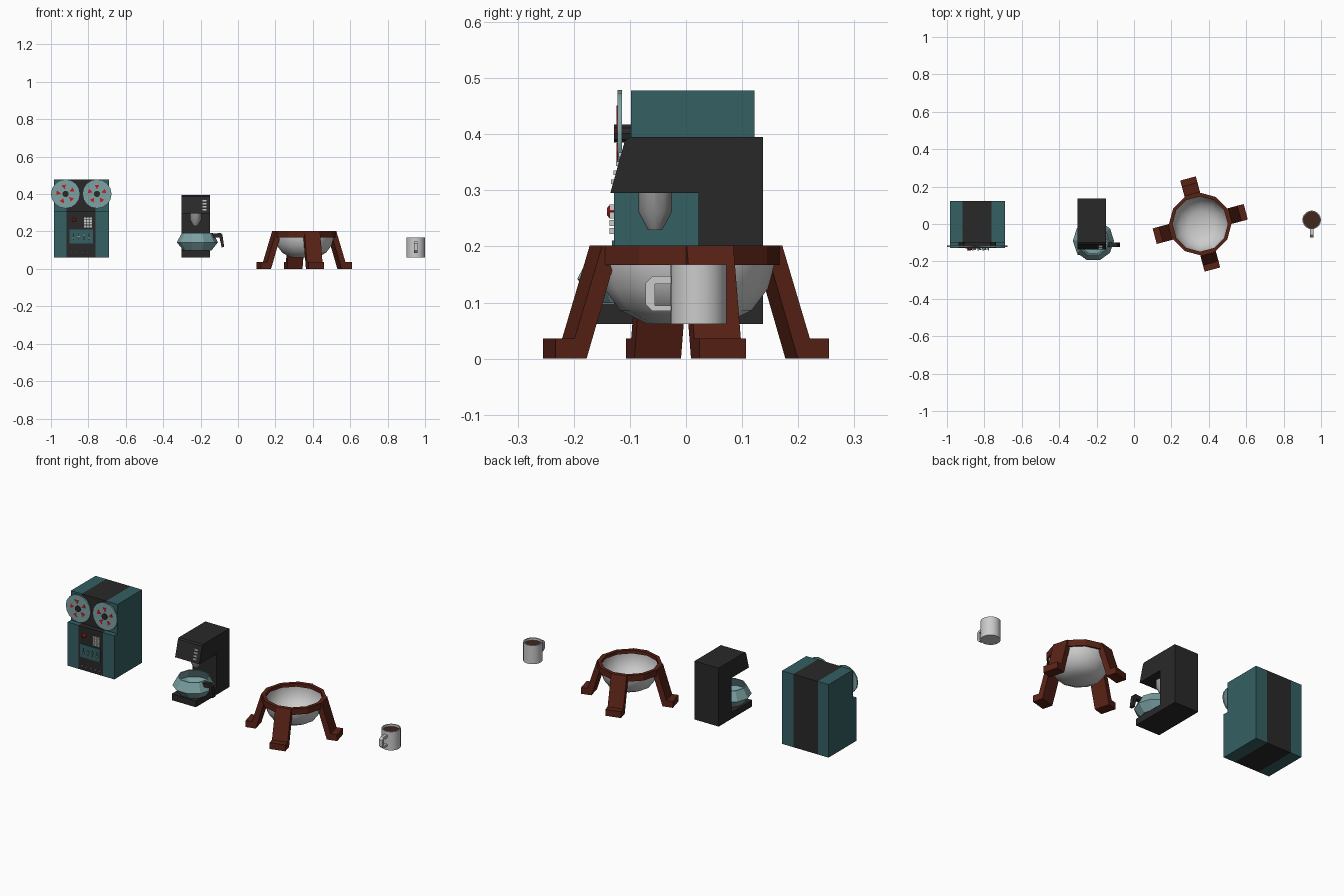
import bpy, bmesh, math
from math import sin, cos, pi
from mathutils import Matrix, Vector

if "Cube" in bpy.data.objects:
    bpy.data.objects.remove(bpy.data.objects["Cube"])


def material(name, rgb):
    m = bpy.data.materials.new(name)
    m.diffuse_color = (*rgb, 1)
    m.use_nodes = True
    m.node_tree.nodes["Principled BSDF"].inputs["Base Color"].default_value = m.diffuse_color
    return m


TEAL = material("teal", (0.035, 0.115, 0.125))
PALE = material("pale_teal", (0.20, 0.36, 0.37))
DARK = material("charcoal", (0.022, 0.022, 0.022))
RUST = material("rust_wood", (0.10, 0.016, 0.008))
RED = material("red", (0.6, 0.01, 0.01))
BROWN = material("coffee", (0.05, 0.02, 0.012))
SILVER = material("silver", (0.3, 0.3, 0.3))


def finish(name, bm, mat=None, smooth=None, matrix=None):
    bmesh.ops.recalc_face_normals(bm, faces=bm.faces)
    me = bpy.data.meshes.new(name)
    if matrix:
        bm.transform(matrix)
    bm.to_mesh(me)
    bm.free()
    ob = bpy.data.objects.new(name, me)
    bpy.context.collection.objects.link(ob)
    if mat:
        me.materials.append(mat)
    if smooth:
        bpy.ops.object.select_all(action='DESELECT')
        ob.select_set(True)
        bpy.context.view_layer.objects.active = ob
        bpy.ops.object.shade_smooth_by_angle(angle=math.radians(smooth))
    return ob


def prism(name, profile, lo, hi, axis='x', mat=None, matrix=None):
    """Extrude a 2D outline along an axis (x: yz outline, y: xz outline)."""
    put = {'x': lambda a, b, t: (t, a, b), 'y': lambda a, b, t: (a, t, b)}[axis]
    bm = bmesh.new()
    f = bm.faces.new([bm.verts.new(put(a, b, lo)) for a, b in profile])
    r = bmesh.ops.extrude_face_region(bm, geom=[f])
    d = Vector(put(0, 0, hi - lo))
    bmesh.ops.translate(bm, vec=d, verts=[v for v in r['geom'] if isinstance(v, bmesh.types.BMVert)])
    return finish(name, bm, mat, None, matrix)


def box(name, x, y, z, mat=None, matrix=None):
    return prism(name, [(y[0], z[0]), (y[1], z[0]), (y[1], z[1]), (y[0], z[1])], *x, 'x', mat, matrix)


def lathe(name, profile, n, loc, mat=None, smooth=None, rot=None, loop=False):
    """Revolve (radius, height) points; radius 0 ends become poles, loop closes the section."""
    bm = bmesh.new()
    rows = []
    for r, z in profile:
        if r == 0:
            rows.append([bm.verts.new((0, 0, z))] * n)
        else:
            rows.append([bm.verts.new((r * cos(2 * pi * i / n), r * sin(2 * pi * i / n), z)) for i in range(n)])
    pairs = list(zip(rows, rows[1:])) + ([(rows[-1], rows[0])] if loop else [])
    for a, b in pairs:
        for i in range(n):
            j = (i + 1) % n
            bm.faces.new(list(dict.fromkeys((a[i], a[j], b[j], b[i]))))
    return finish(name, bm, mat, smooth, Matrix.Translation(loc) @ (rot or Matrix()))


FACE_FRONT = Matrix.Rotation(pi / 2, 4, 'X')   # local z points to -y

# --- Tape computer: stepped cabinet in three vertical bands
cabinet = [(-0.128, 0.062), (0.122, 0.062), (0.122, 0.478), (-0.098, 0.478), (-0.098, 0.31), (-0.128, 0.31)]
prism("cabinet_left", cabinet, -0.984, -0.916, 'x', TEAL)
prism("cabinet_centre", cabinet, -0.916, -0.762, 'x', DARK)
prism("cabinet_right", cabinet, -0.762, -0.69, 'x', TEAL)

# Tape reels with hubs and red windows
for side, cx in (("left", -0.922), ("right", -0.754)):
    c = Vector((cx, 0, 0.401))
    lathe(f"reel_{side}", [(0, 0.114), (0.078, 0.114), (0.078, 0.122), (0, 0.122)], 16, c, PALE, 30, FACE_FRONT)
    lathe(f"reel_hub_{side}", [(0, 0.095), (0.017, 0.095), (0.017, 0.128), (0, 0.128)], 10, c, DARK, None, FACE_FRONT)
    for k in range(5):
        a = pi / 2 + k * 2 * pi / 5 + (0.2 if side == "left" else 0)
        pts = [(cx + r * cos(a + d), 0.401 + r * sin(a + d)) for r, d in ((0.025, 0), (0.05, -0.25), (0.05, 0.25))]
        prism(f"reel_window_{side}_{k}", pts, -0.1235, -0.121, 'y', RED)

# Control panel: screen, sliders, lamp, keypad, toggles
box("screen", (-0.902, -0.776), (-0.132, -0.126), (0.137, 0.211), TEAL)
for i in range(4):
    x = -0.882 + i * 0.028
    box(f"slider_{i}", (x, x + 0.005), (-0.134, -0.131), (0.155, 0.188), DARK)
    z = 0.163 + 0.008 * (i % 3)
    box(f"slider_knob_{i}", (x - 0.003, x + 0.008), (-0.138, -0.131), (z, z + 0.006), SILVER)
lathe("lamp", [(0, 0.126), (0.011, 0.126), (0.011, 0.137), (0.006, 0.141), (0, 0.141)], 8, (-0.877, 0, 0.262), RED, 30, FACE_FRONT)
for r in range(4):
    for c in range(3):
        x, z = -0.823 + c * 0.015, 0.222 + r * 0.014
        box(f"key_{r}_{c}", (x, x + 0.012), (-0.136, -0.127), (z, z + 0.011))
for i in range(5):
    x = -0.893 + i * 0.028
    box(f"toggle_{i}", (x, x + 0.007), (-0.143, -0.127), (0.083, 0.09), SILVER)

# --- Coffee machine: C-shaped body
body = [(-0.165, 0.062), (0.137, 0.062), (0.137, 0.395), (-0.1, 0.395), (-0.109, 0.388), (-0.135, 0.295),
        (0.022, 0.295), (0.022, 0.098), (-0.165, 0.098)]
prism("coffee_machine_body", body, -0.302, -0.15, 'x', DARK)
for i in range(4):
    z = 0.311 + i * 0.016
    y = -0.135 + (z - 0.295) * 0.28
    box(f"machine_button_{i}", (-0.19, -0.168), (y - 0.003, y + 0.015), (z, z + 0.008))
lathe("filter_funnel", [(0, 0.297), (0.03, 0.297), (0.03, 0.262), (0.0125, 0.229), (0, 0.229)], 12,
      (-0.226, -0.055, 0), SILVER, 30)

# Pot with open top and handle
lathe("coffee_pot", [(0, 0.099), (0.075, 0.099), (0.11, 0.142), (0.083, 0.193), (0.077, 0.193), (0.103, 0.142),
                     (0.072, 0.105), (0, 0.105)], 10, (-0.217, -0.089, 0), PALE)
prism("pot_handle", [(-0.138, 0.188), (-0.092, 0.192), (-0.083, 0.182), (-0.074, 0.118), (-0.087, 0.115),
                     (-0.099, 0.168), (-0.129, 0.166)], -0.122, -0.098, 'y', DARK)

# --- Bowl on a four-legged ring
C = Vector((0.354, 0, 0))
lathe("bowl", [(0, 0.062), (0.07, 0.062), (0.117, 0.086), (0.146, 0.125), (0.158, 0.168), (0.158, 0.19), (0.15, 0.19),
               (0.15, 0.168), (0.139, 0.127), (0.112, 0.092), (0.066, 0.068), (0, 0.068)], 12, C, None, 40)
lathe("bowl_ring", [(0.158, 0.167), (0.167, 0.167), (0.167, 0.202), (0.148, 0.202), (0.148, 0.185)], 12, C, RUST, None, None, True)
leg = [(0.155, 0.202), (0.166, 0.202), (0.217, 0.036), (0.252, 0.036), (0.252, 0), (0.195, 0), (0.145, 0.167)]
for k in range(4):
    turn = Matrix.Translation(C) @ Matrix.Rotation(math.radians(15 + 90 * k), 4, 'Z')
    prism(f"bowl_leg_{k}", leg, -0.043, 0.043, 'y', RUST, turn)

# --- Mug with handle and coffee
M = (0.95, 0.022, 0)
lathe("mug", [(0, 0.062), (0.05, 0.062), (0.05, 0.168), (0.044, 0.168), (0.044, 0.07), (0, 0.07)], 20, M, None, 30)
lathe("mug_coffee", [(0, 0.155), (0.0445, 0.155), (0.0445, 0.15), (0, 0.15)], 20, M, BROWN)
prism("mug_handle", [(-0.025, 0.147), (-0.06, 0.147), (-0.072, 0.135), (-0.072, 0.097), (-0.06, 0.085), (-0.025, 0.085),
                     (-0.025, 0.095), (-0.055, 0.095), (-0.055, 0.133), (-0.025, 0.133)], 0.94, 0.96, 'x')
